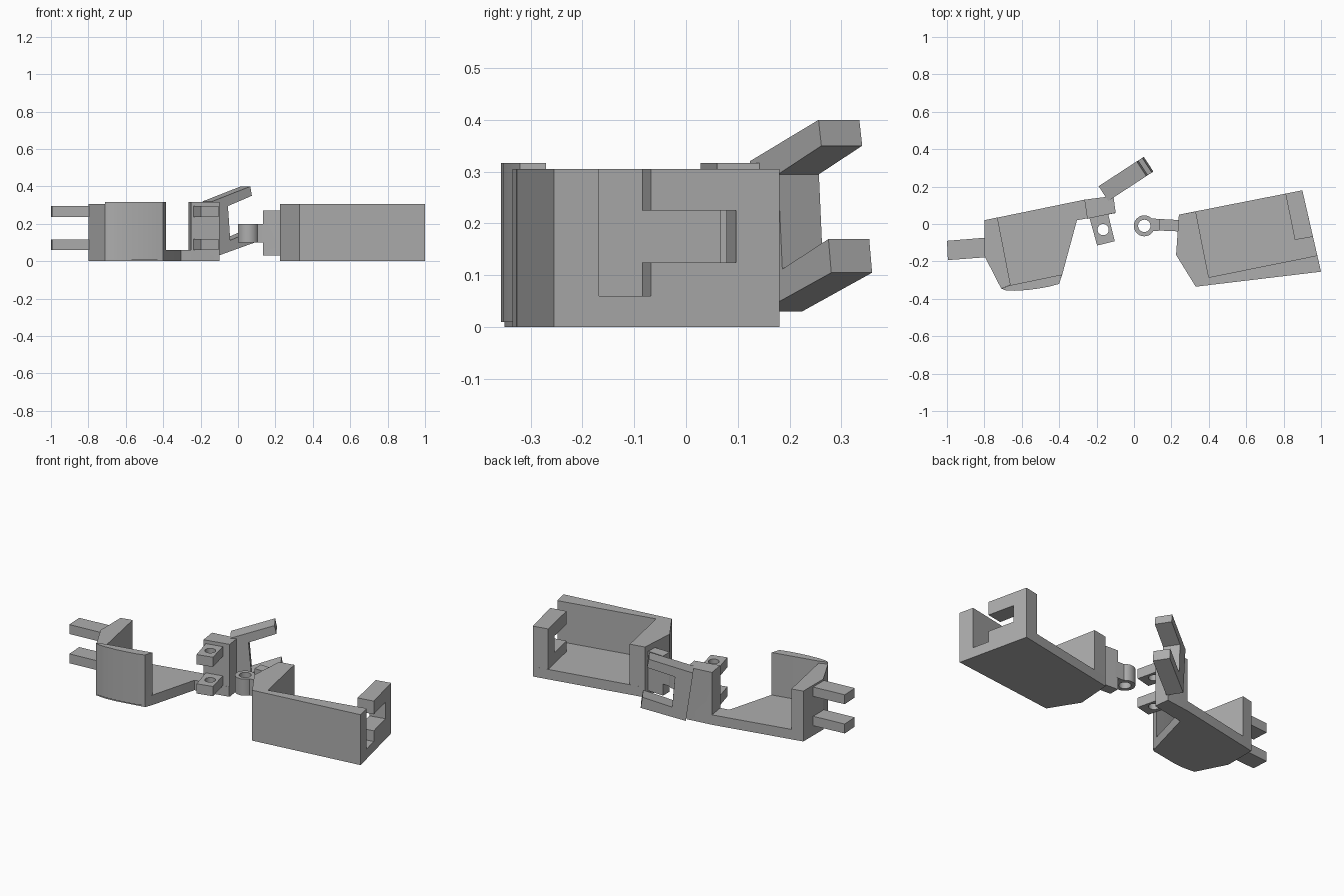
import bpy, bmesh, math
from mathutils import Vector

if "Cube" in bpy.data.objects:
    bpy.data.objects.remove(bpy.data.objects["Cube"], do_unlink=True)

grey = bpy.data.materials.new("plain_grey")
grey.use_nodes = True
COLOUR = (0.42, 0.42, 0.42, 1)
grey.diffuse_color = COLOUR
grey.node_tree.nodes["Principled BSDF"].inputs["Base Color"].default_value = COLOUR


def finish(bm, name):
    bmesh.ops.recalc_face_normals(bm, faces=bm.faces)
    mesh = bpy.data.meshes.new(name)
    bm.to_mesh(mesh)
    bm.free()
    mesh.materials.append(grey)
    ob = bpy.data.objects.new(name, mesh)
    bpy.context.collection.objects.link(ob)
    return ob


def extrude(points, offset, name):
    """Closed outline swept along an offset."""
    bm = bmesh.new()
    face = bm.faces.new([bm.verts.new(p) for p in points])
    new = bmesh.ops.extrude_face_region(bm, geom=[face])["geom"]
    bmesh.ops.translate(bm, vec=offset, verts=[v for v in new if isinstance(v, bmesh.types.BMVert)])
    return finish(bm, name)


def prism(outline, low, high, name="piece"):
    return extrude([(x, y, low) for x, y in outline], (0, 0, high - low), name)


def rod(start, end, radius, name="rod"):
    """Round bar between two points."""
    a, b = Vector(start), Vector(end)
    bm = bmesh.new()
    bmesh.ops.create_cone(bm, cap_ends=True, segments=32, radius1=radius, radius2=radius, depth=(b - a).length)
    turn = (b - a).to_track_quat("Z", "Y").to_matrix().to_4x4()
    turn.translation = (a + b) / 2
    bm.transform(turn)
    return finish(bm, name)


def combine(base, pieces, operation):
    """Apply boolean pieces to the base and discard them."""
    for piece in pieces:
        piece.hide_render = True
        mod = base.modifiers.new("join", "BOOLEAN")
        mod.operation, mod.object, mod.solver = operation, piece, "EXACT"
        bpy.context.view_layer.update()
        graph = bpy.context.evaluated_depsgraph_get()
        mesh = bpy.data.meshes.new_from_object(base.evaluated_get(graph))
        base.modifiers.clear()
        base.data = mesh
        bpy.data.objects.remove(piece, do_unlink=True)


def smooth(ob):
    bpy.ops.object.select_all(action="DESELECT")
    ob.select_set(True)
    bpy.context.view_layer.objects.active = ob
    bpy.ops.object.shade_smooth_by_angle(angle=math.radians(25))


FLOOR, TOP, RIM, HOLE = 0.06, 0.305, 0.317, 0.03
MID = 0.19

# Large bracket: floor, inner wall, front wall and end block
large = prism([(0.24, 0.05), (0.90, 0.18), (1.0, -0.255), (0.33, -0.335), (0.225, -0.165)], 0, FLOOR, "large_bracket")
combine(large, [
    prism([(0.24, 0.05), (0.33, 0.067), (0.40, -0.285), (0.40, -0.327), (0.33, -0.335), (0.225, -0.165)], 0, TOP),
    prism([(0.38, -0.289), (0.98, -0.168), (1.0, -0.255), (0.33, -0.335)], 0, TOP),
    prism([(0.81, 0.162), (0.90, 0.18), (0.957, -0.068), (0.86, -0.085)], 0, TOP),
    # Hinge tab, neck and knuckle
    prism([(0.135, 0.027), (0.26, 0.02), (0.25, -0.04), (0.135, -0.035)], 0.03, 0.27),
    prism([(0.06, 0.03), (0.15, 0.027), (0.15, -0.035), (0.06, -0.04)], 0.10, 0.20),
    rod((0.055, -0.01, 0.10), (0.055, -0.01, 0.20), 0.056),
], "UNION")
combine(large, [
    # Slot in the end block and the screw holes
    prism([(0.78, 0.069), (0.95, 0.103), (1.05, -0.05), (0.83, -0.11)], 0.125, 0.225),
    rod((0.055, -0.01, 0), (0.055, -0.01, 0.3), 0.033),
    rod((0.71, -0.38, 0.195), (0.67, -0.14, 0.195), HOLE),
    rod((0.93, -0.36, 0.195), (0.89, -0.12, 0.195), HOLE),
    rod((0.877, 0.06, MID), (0.845, 0.22, MID), HOLE),
    rod((0.30, -0.05, MID), (0.278, 0.09, MID), HOLE),
], "DIFFERENCE")

# Small bracket: floor, inner wall, curved front wall and hinge post
small = prism([(-0.80, 0.02), (-0.265, 0.13), (-0.11, 0.15), (-0.10, 0.058), (-0.305, 0.02), (-0.385, -0.275),
               (-0.40, -0.315), (-0.57, -0.345), (-0.64, -0.35), (-0.71, -0.345), (-0.80, -0.17)],
              0, FLOOR, "small_bracket")
combine(small, [
    prism([(-0.80, 0.02), (-0.73, 0.035), (-0.66, -0.325), (-0.71, -0.345), (-0.80, -0.17)], 0, TOP),
    prism([(-0.71, -0.345), (-0.665, -0.328), (-0.385, -0.27), (-0.40, -0.32), (-0.45, -0.334), (-0.51, -0.345),
           (-0.57, -0.353), (-0.64, -0.357), (-0.69, -0.354)], 0.01, RIM),
    prism([(-0.265, 0.13), (-0.11, 0.15), (-0.098, 0.06), (-0.25, 0.028)], 0, RIM),
], "UNION")
# Hinge prongs at both ends
for low in (0.06, 0.237):
    combine(small, [
        prism([(-1.0, -0.09), (-0.78, -0.072), (-0.78, -0.177), (-0.995, -0.193)], low, low + 0.057),
        prism([(-0.24, 0.04), (-0.14, 0.06), (-0.103, -0.092), (-0.197, -0.115)], low, low + 0.059),
    ], "UNION")
combine(small, [
    rod((-0.92, -0.14, 0), (-0.92, -0.14, 0.4), HOLE),
    rod((-0.165, -0.03, 0.03), (-0.165, -0.03, 0.4), HOLE),
    rod((-0.215, -0.02, MID), (-0.18, 0.2, MID), HOLE),
    rod((-0.74, -0.06, MID), (-0.768, 0.08, MID), HOLE),
], "DIFFERENCE")

# Tilted link with two prongs, drawn from the side and swept across its width
ALONG, ACROSS = Vector((0.838, 0.546, 0)), Vector((0.546, -0.838, 0))
ORIGIN = Vector((-0.155, 0.168, 0))


def link_point(s, z):
    return ORIGIN + ALONG * s + Vector((0, 0, z))


side = [(-0.01, 0.32), (0.233, 0.40), (0.243, 0.35), (0.09, 0.295),
        (0.105, 0.112), (0.268, 0.17), (0.278, 0.105), (0.03, 0.03)]
link = extrude([link_point(s, z) - ACROSS * 0.047 for s, z in side], ACROSS * 0.094, "tilted_link")
combine(link, [rod(link_point(0.16, 0.45), link_point(0.215, 0.02), HOLE)], "DIFFERENCE")

for part in (large, small, link):
    smooth(part)
